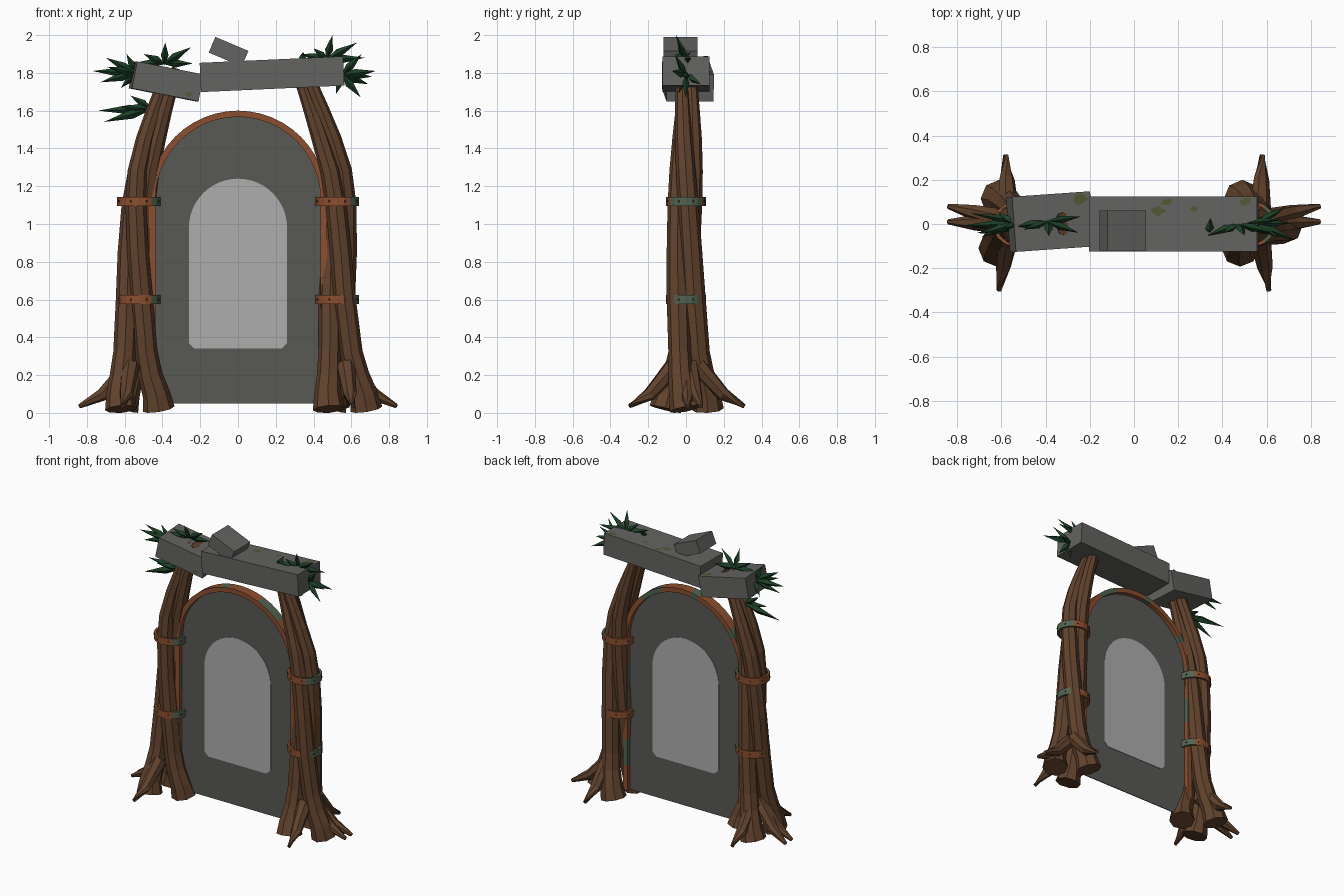
import bpy, bmesh, math, random
from math import sin, cos, pi, radians
from mathutils import Vector, Matrix

random.seed(4)
if "Cube" in bpy.data.objects:
    bpy.data.objects.remove(bpy.data.objects["Cube"])


def material(name, r, g, b):
    m = bpy.data.materials.new(name)
    m.use_nodes = True
    m.diffuse_color = (r, g, b, 1)
    bsdf = m.node_tree.nodes["Principled BSDF"]
    bsdf.inputs["Base Color"].default_value = (r, g, b, 1)
    bsdf.inputs["Roughness"].default_value = 0.9
    return m


WOOD = material("bark brown", .12, .055, .026)
STONE = material("stone grey", .125, .125, .12)
PANEL = material("dark panel grey", .098, .1, .09)
PANE = material("pale pane grey", .42, .42, .42)
COPPER = material("rusty copper", .26, .077, .028)
PATINA = material("green patina", .085, .125, .08)
LEAF = material("dark leaf green", .012, .05, .019)
MOSS = material("moss green", .085, .1, .035)
RIVET = material("dark rivet", .07, .03, .015)


def finish(name, bm, *mats):
    bmesh.ops.recalc_face_normals(bm, faces=bm.faces)
    me = bpy.data.meshes.new(name)
    bm.to_mesh(me)
    bm.free()
    for m in mats:
        me.materials.append(m)
    ob = bpy.data.objects.new(name, me)
    bpy.context.collection.objects.link(ob)
    return ob


def tube(bm, path, radii, sides=8):
    """Capped tapering tube along a path."""
    path = [Vector(p) for p in path]
    loops = []
    for i, (p, r) in enumerate(zip(path, radii)):
        t = (path[min(i + 1, len(path) - 1)] - path[max(i - 1, 0)]).normalized()
        u = t.cross(Vector((0, 1, 0) if abs(t.y) < .8 else (1, 0, 0))).normalized()
        v = t.cross(u)
        ring = []
        for k in range(sides):
            a = 2 * pi * k / sides
            q = p + (u * cos(a) + v * sin(a)) * r
            q.z = max(q.z, 0)
            ring.append(bm.verts.new(q))
        loops.append(ring)
    for a, b in zip(loops, loops[1:]):
        for k in range(sides):
            j = (k + 1) % sides
            bm.faces.new((a[k], a[j], b[j], b[k]))
    bm.faces.new(loops[0])
    bm.faces.new(loops[-1])


def arch(half, bottom, spring, chamfer=0, steps=24):
    """Outline of a round-topped doorway in x and z."""
    pts = [(half * cos(pi * k / steps), spring + half * sin(pi * k / steps))
           for k in range(steps + 1)]
    if chamfer:
        return pts + [(-half, bottom + chamfer), (chamfer - half, bottom),
                      (half - chamfer, bottom), (half, bottom + chamfer)]
    return pts + [(-half, bottom), (half, bottom)]


def slab(name, outline, depth, mat):
    bm = bmesh.new()
    front = bm.faces.new([bm.verts.new((x, -depth, z)) for x, z in outline])
    ext = bmesh.ops.extrude_face_region(bm, geom=[front])
    moved = [g for g in ext["geom"] if isinstance(g, bmesh.types.BMVert)]
    bmesh.ops.translate(bm, verts=moved, vec=(0, 2 * depth, 0))
    return finish(name, bm, mat)


# Door sheet with pale pane
slab("door_panel", arch(.445, .05, 1.13), .003, PANEL)
slab("door_pane", arch(.26, .34, .98, .03), .006, PANE)

# Copper rim with patina patches
bm = bmesh.new()
outlines = []
for half in (.437, .47):
    crown = arch(half, .05, 1.13)[:-2]
    legs = [.05 + .18 * k for k in range(6)]
    outlines.append([(half, z) for z in legs] + crown + [(-half, z) for z in reversed(legs)])
rows = [[bm.verts.new((x, y, z)) for x, z in o] for o, y in
        ((outlines[0], -.035), (outlines[1], -.035), (outlines[1], .035), (outlines[0], .035))]
for i in range(len(rows[0]) - 1):
    green = random.random() < .22
    for s in range(4):
        a, b = rows[s], rows[(s + 1) % 4]
        f = bm.faces.new((a[i], a[i + 1], b[i + 1], b[i]))
        f.material_index = int(green and s != 0)
for i in (0, -1):
    bm.faces.new([r[i] for r in rows])
finish("door_rim", bm, COPPER, PATINA)

# Twisted trunks: height, distance out, strand offset, strand radius
STATIONS = [(.02, .55, .13, .085), (.1, .55, .118, .072), (.2, .548, .088, .064),
            (.32, .543, .066, .06), (.6, .537, .05, .06), (.85, .537, .046, .057),
            (1.1, .53, .044, .055), (1.28, .51, .042, .052), (1.45, .465, .038, .047),
            (1.6, .417, .032, .041), (1.72, .375, .028, .036), (1.82, .33, .024, .031)]

for side, label in ((-1, "right"), (1, "left")):
    for n in range(3):
        bm = bmesh.new()
        path = []
        for z, out, off, r in STATIONS:
            a = radians(120 * n - 95 * z)
            path.append((side * out + off * cos(a), off * sin(a), z))
        tube(bm, path, [s[3] for s in STATIONS])
        finish(f"{label}_trunk_{n + 1}", bm, WOOD)

    # Spreading roots
    bm = bmesh.new()
    for x, y in ((.58, .31), (.61, -.3), (.84, .08), (.84, .01)):
        base = Vector((side * .57, y * .2, .25))
        tip = Vector((side * x, y, .035))
        mid = base.lerp(tip, .55) - Vector((0, 0, .035))
        tube(bm, [base, mid, tip], [.05, .036, .012], 7)
    finish(f"{label}_roots", bm, WOOD)

    # Strap rings with rivets
    for z, place in ((.6, "lower"), (1.12, "upper")):
        centre = Vector((side * .525, 0, z))
        bm = bmesh.new()
        rings = [[bm.verts.new(centre + Vector((r * 1.09 * cos(t * pi / 10), r * sin(t * pi / 10), h)))
                  for t in range(20)]
                 for r, h in ((.105, -.024), (.105, .024), (.09, .024), (.09, -.024))]
        for s in range(4):
            a, b = rings[s], rings[(s + 1) % 4]
            for t in range(20):
                j = (t + 1) % 20
                f = bm.faces.new((a[t], a[j], b[j], b[t]))
                f.material_index = int(t in (17, 18, 19, 0, 1, 2))
        finish(f"{label}_{place}_strap", bm, COPPER, PATINA)
        bm = bmesh.new()
        for k in range(8):
            a = pi / 8 + k * pi / 4
            d = Vector((1.09 * cos(a), sin(a), 0))
            tube(bm, [centre + d * .1, centre + d * .108], [.008, .006], 6)
        finish(f"{label}_{place}_rivets", bm, RIVET)


# Stone lintel pieces
def block(name, size, loc, tilt, turn=0, patches=()):
    place = (Matrix.Translation(loc) @ Matrix.Rotation(radians(turn), 4, "Z")
             @ Matrix.Rotation(radians(-tilt), 4, "Y"))
    bm = bmesh.new()
    bmesh.ops.create_cube(bm, size=1, matrix=place @ Matrix.Diagonal((*size, 1)))
    finish(name, bm, STONE)
    # Ragged moss plates lying on the top or the front
    if patches:
        bm = bmesh.new()
        for u, v, r, top in patches:
            ring = []
            for k in range(9):
                a, q = 2 * pi * k / 9, r * random.uniform(.5, 1.1)
                du, dv = u + q * cos(a), v + q * .7 * sin(a)
                p = (du, dv, size[2] / 2 + .002) if top else (du, -size[1] / 2 - .002, dv)
                ring.append(bm.verts.new(place @ Vector(p)))
            bm.faces.new(ring)
        finish(name + "_moss", bm, MOSS)


block("short_lintel", (.36, .25, .145), (-.38, .01, 1.755), -11, 4,
      ((.13, .09, .04, True), (.12, -.045, .025, False)))
block("long_lintel", (.76, .25, .155), (.18, 0, 1.793), 2.6, 0,
      ((-.07, .06, .04, True), (-.03, .1, .03, True), (.1, .07, .02, True), (.33, .1, .03, True)))
block("loose_stone", (.19, .18, .09), (-.05, -.03, 1.912), -23)


# Spiky leaf tufts: base point and the tips they reach in x and z
def tuft(name, base, tips, spread):
    base = Vector(base)
    bm = bmesh.new()
    for x, z in tips:
        tip = Vector((x, random.uniform(-spread, spread), z))
        d = tip - base
        side = d.cross(Vector((0, 1, 0))).normalized()
        thick = d.cross(side).normalized()
        belly = base + d * .4
        w = .017 + .03 * d.length
        ring = [bm.verts.new(belly + o) for o in
                (side * w, thick * w * .8, -side * w, -thick * w * .8)]
        root, end = bm.verts.new(base - d * .1), bm.verts.new(tip)
        for k in range(4):
            a, b = ring[k], ring[(k + 1) % 4]
            bm.faces.new((a, b, end))
            bm.faces.new((b, a, root))
    finish(name, bm, LEAF)


tuft("right_end_leaves", (-.54, 0, 1.8),
     ((-.77, 1.81), (-.7, 1.88), (-.73, 1.75), (-.62, 1.72), (-.59, 1.9), (-.69, 1.83)), .06)
tuft("right_top_leaves", (-.39, .01, 1.85),
     ((-.385, 1.96), (-.25, 1.935), (-.24, 1.85), (-.56, 1.85), (-.5, 1.9)), .06)
tuft("right_hanging_leaves", (-.46, 0, 1.61),
     ((-.71, 1.54), (-.74, 1.6), (-.57, 1.68), (-.62, 1.62)), .05)
tuft("left_top_leaves", (.47, 0, 1.87),
     ((.5, 2), (.33, 1.9), (.63, 1.96), (.67, 1.88), (.4, 1.93)), .06)
tuft("left_end_leaves", (.55, 0, 1.79),
     ((.73, 1.81), (.65, 1.67), (.52, 1.69), (.69, 1.74), (.655, 1.9), (.71, 1.78)), .08)
tuft("left_small_leaf", (.34, -.05, 1.86), ((.345, 1.91),), .05)
